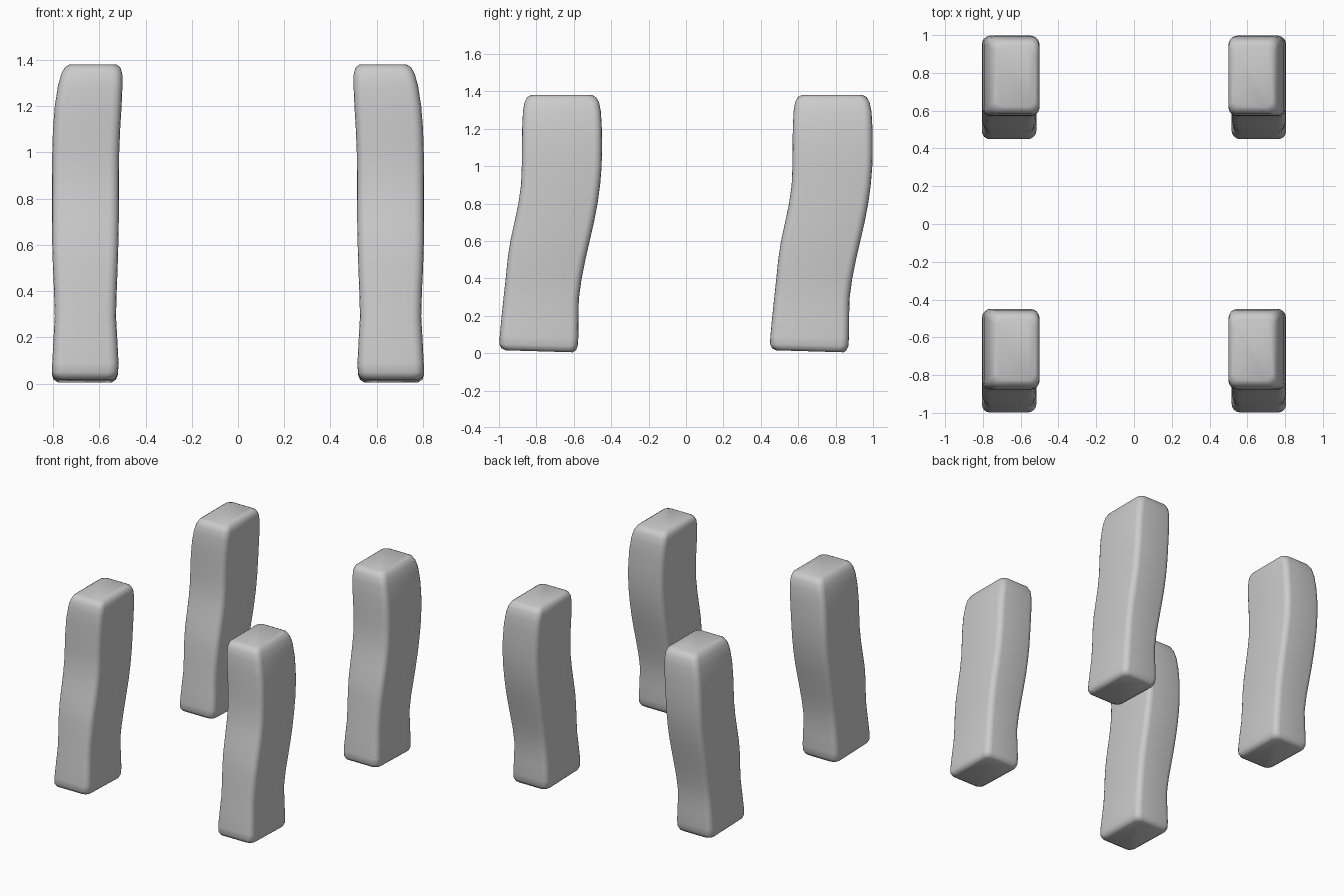
import bpy, bmesh, math

if "Cube" in bpy.data.objects:
    bpy.data.objects.remove(bpy.data.objects["Cube"])

# Leg cross-sections (front right leg): z, inner x, outer x, front y, back y
SECTIONS = [
    (0.005, 0.545, 0.780, -0.965, -0.605),
    (0.016, 0.528, 0.798, -0.987, -0.589),
    (0.038, 0.520, 0.805, -0.998, -0.579),
    (0.080, 0.517, 0.804, -0.996, -0.576),
    (0.180, 0.522, 0.799, -0.987, -0.575),
    (0.290, 0.528, 0.793, -0.976, -0.573),
    (0.400, 0.525, 0.796, -0.964, -0.558),
    (0.500, 0.521, 0.801, -0.954, -0.538),
    (0.600, 0.518, 0.804, -0.939, -0.515),
    (0.700, 0.516, 0.805, -0.917, -0.492),
    (0.800, 0.515, 0.805, -0.896, -0.473),
    (0.900, 0.515, 0.805, -0.882, -0.459),
    (1.000, 0.514, 0.804, -0.878, -0.451),
    (1.100, 0.510, 0.801, -0.877, -0.449),
    (1.200, 0.504, 0.793, -0.876, -0.450),
    (1.290, 0.500, 0.779, -0.872, -0.455),
    (1.340, 0.501, 0.765, -0.864, -0.465),
    (1.368, 0.509, 0.750, -0.850, -0.480),
    (1.380, 0.525, 0.732, -0.828, -0.503),
]
CORNER, STEPS = 0.042, 4


def ring(z, x0, x1, y0, y1):
    """Rounded rectangle; the foot end is tilted slightly up at the front."""
    tilt = 0.03 * max(0, 1 - z / 0.3)
    r = CORNER
    pts = []
    for i, (cx, cy) in enumerate([(x1 - r, y1 - r), (x0 + r, y1 - r),
                                  (x0 + r, y0 + r), (x1 - r, y0 + r)]):
        for k in range(STEPS + 1):
            a = math.pi / 2 * (i + k / STEPS)
            x, y = cx + r * math.cos(a), cy + r * math.sin(a)
            pts.append((x, y, z - tilt * (y + 0.62)))
    return pts


def make_leg(name, side, y_shift):
    bm = bmesh.new()
    rings = [[bm.verts.new((side * x, y + y_shift, max(z, 0))) for x, y, z in ring(*s)]
             for s in SECTIONS]
    n = len(rings[0])
    for a, b in zip(rings, rings[1:]):
        for i in range(n):
            j = (i + 1) % n
            bm.faces.new((a[i], a[j], b[j], b[i]))
    bm.faces.new(rings[0])
    bm.faces.new(rings[-1])
    bmesh.ops.recalc_face_normals(bm, faces=bm.faces[:])
    mesh = bpy.data.meshes.new(name)
    bm.to_mesh(mesh)
    bm.free()
    obj = bpy.data.objects.new(name, mesh)
    bpy.context.collection.objects.link(obj)
    bpy.ops.object.select_all(action='DESELECT')
    obj.select_set(True)
    bpy.context.view_layer.objects.active = obj
    bpy.ops.object.shade_smooth_by_angle(angle=math.radians(50))


# Left legs mirror the right ones; back legs repeat the front ones
for side, side_name in ((-1, "left"), (1, "right")):
    make_leg("front_" + side_name + "_leg", side, 0)
    make_leg("back_" + side_name + "_leg", side, 1.447)
